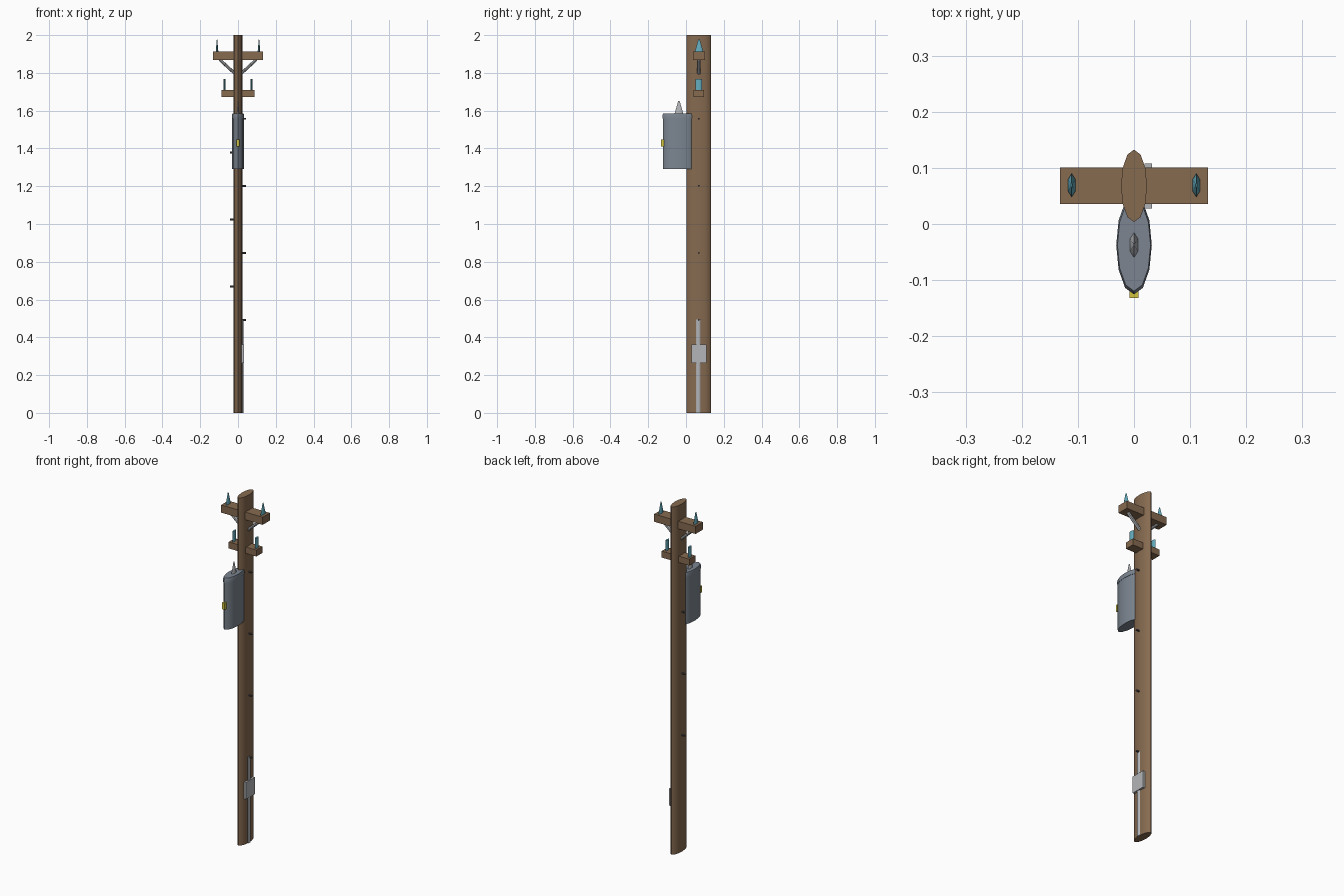
import bpy, bmesh, math
from mathutils import Vector, Matrix

if "Cube" in bpy.data.objects:
    bpy.data.objects.remove(bpy.data.objects["Cube"])

K = 0.36            # the whole model is flattened in x
PY = 0.068          # pole axis in y


def material(name, col):
    m = bpy.data.materials.new(name)
    m.diffuse_color = (*col, 1)
    m.use_nodes = True
    m.node_tree.nodes["Principled BSDF"].inputs["Base Color"].default_value = m.diffuse_color
    return m


WOOD = material("wood", (0.24, 0.145, 0.08))
STEEL = material("steel", (0.2, 0.235, 0.28))
METAL = material("light_metal", (0.45, 0.46, 0.48))
DARK = material("dark_iron", (0.08, 0.08, 0.09))
GLASS = material("glass", (0.13, 0.42, 0.52))
YELLOW = material("yellow", (0.65, 0.55, 0.05))


def finish(bm, name, mat, smooth=True):
    bmesh.ops.recalc_face_normals(bm, faces=bm.faces)
    me = bpy.data.meshes.new(name)
    bm.to_mesh(me)
    bm.free()
    ob = bpy.data.objects.new(name, me)
    bpy.context.collection.objects.link(ob)
    me.materials.append(mat)
    if smooth:
        bpy.ops.object.select_all(action='DESELECT')
        ob.select_set(True)
        bpy.context.view_layer.objects.active = ob
        bpy.ops.object.shade_smooth_by_angle(angle=math.radians(40))
    return ob


def turned(name, x, y, profile, sides, mat):
    """Stack of flattened rings from (radius, z) pairs, capped at both ends."""
    bm = bmesh.new()
    rings = []
    for r, z in profile:
        rings.append([bm.verts.new((x + K * r * math.sin(a), y + r * math.cos(a), z))
                      for a in (2 * math.pi * i / sides for i in range(sides))])
    for lo, hi in zip(rings, rings[1:]):
        for i in range(sides):
            j = (i + 1) % sides
            bm.faces.new((lo[i], lo[j], hi[j], hi[i]))
    bm.faces.new(rings[0])
    bm.faces.new(rings[-1])
    return finish(bm, name, mat)


def box(name, lo, hi, mat):
    lo, hi = Vector(lo), Vector(hi)
    bm = bmesh.new()
    bmesh.ops.create_cube(bm, size=1, matrix=Matrix.Translation((lo + hi) / 2)
                          @ Matrix.Diagonal((*(hi - lo), 1)))
    return finish(bm, name, mat, False)


def rod(name, a, b, r, mat, sides=8):
    """Rod between two points, round before the x flattening."""
    a, b = (Vector((p[0] / K, p[1], p[2])) for p in (a, b))
    d = b - a
    bm = bmesh.new()
    bmesh.ops.create_cone(bm, cap_ends=True, segments=sides, radius1=r, radius2=r,
                          depth=d.length,
                          matrix=Matrix.Translation((a + b) / 2)
                          @ d.to_track_quat('Z', 'Y').to_matrix().to_4x4())
    bmesh.ops.scale(bm, vec=(K, 1, 1), verts=bm.verts)
    return finish(bm, name, mat)


# Pole
turned("pole", 0, PY, [(0.0645, 0), (0.0645, 2.0)], 12, WOOD)

# Crossarms
box("upper_crossarm", (-0.132, 0.036, 1.868), (0.132, 0.101, 1.912), WOOD)
box("lower_crossarm", (-0.088, 0.041, 1.672), (0.088, 0.096, 1.709), WOOD)

# Insulators and braces, mirrored left and right
for s, side in ((-1, "left"), (1, "right")):
    turned("upper_insulator_" + side, s * 0.111, PY + 0.001,
           [(0.021, 1.91), (0.021, 1.918), (0.004, 1.976)], 6, GLASS)
    turned("lower_insulator_" + side, s * 0.072, PY,
           [(0.017, 1.707), (0.017, 1.768)], 6, GLASS)
    rod("brace_" + side, (s * 0.1, PY, 1.873), (s * 0.015, PY, 1.795), 0.01, METAL)

# Transformer tank with lid, bushing and warning plate
TY = -0.0375
turned("transformer_tank", 0, TY, [(0.085, 1.29), (0.085, 1.56)], 12, STEEL)
turned("transformer_lid", 0, TY, [(0.088, 1.558), (0.088, 1.576), (0.082, 1.586)], 12, STEEL)
turned("transformer_bushing", 0, TY, [(0.023, 1.584), (0.004, 1.65)], 6, METAL)
box("warning_plate", (-0.008, -0.132, 1.41), (0.008, -0.115, 1.448), YELLOW)

# Climbing pegs, alternating sides
for i in range(7):
    s = 1 if i % 2 == 0 else -1
    z = 0.492 + i * 0.1775
    rod(f"climbing_peg_{i + 1}", (s * 0.015, PY, z), (s * 0.042, PY, z), 0.005, DARK, 6)

# Conduit and meter box
turned("conduit", 0.0245, PY - 0.003, [(0.011, 0), (0.011, 0.495)], 8, METAL)
box("meter_box", (0.019, 0.028, 0.265), (0.032, 0.108, 0.362), METAL)
